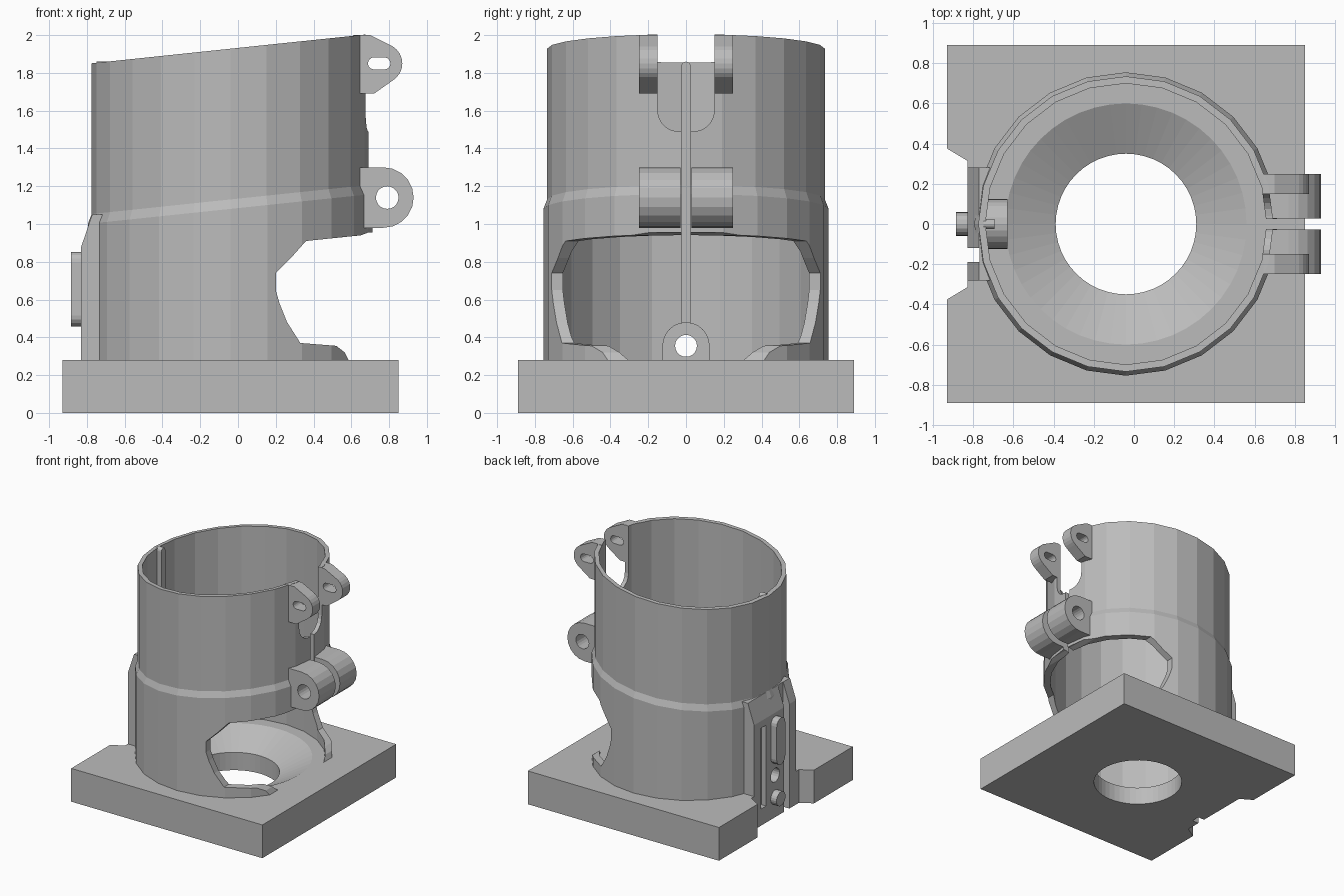
import bpy, bmesh, math

if "Cube" in bpy.data.objects:
    bpy.data.objects.remove(bpy.data.objects["Cube"])

CX = -0.04       # tube axis
SLOPE = 0.105    # tilt of rim and ledge

grey = bpy.data.materials.new("plain grey")
grey.diffuse_color = (0.5, 0.5, 0.5, 1)
grey.use_nodes = True
grey.node_tree.nodes["Principled BSDF"].inputs["Base Color"].default_value = grey.diffuse_color


def finish(name, bm):
    bmesh.ops.recalc_face_normals(bm, faces=bm.faces)
    me = bpy.data.meshes.new(name)
    bm.to_mesh(me)
    bm.free()
    ob = bpy.data.objects.new(name, me)
    bpy.context.collection.objects.link(ob)
    me.materials.append(grey)
    return ob


def prism(name, pts, axis, a, b):
    """Extrude a 2D outline along an axis from a to b."""
    put = {'x': lambda p, t: (t, p[0], p[1]),
           'y': lambda p, t: (p[0], t, p[1]),
           'z': lambda p, t: (p[0], p[1], t)}[axis]
    bm = bmesh.new()
    lo = [bm.verts.new(put(p, a)) for p in pts]
    hi = [bm.verts.new(put(p, b)) for p in pts]
    bm.faces.new(lo)
    bm.faces.new(hi)
    n = len(pts)
    for i in range(n):
        j = (i + 1) % n
        bm.faces.new((lo[i], lo[j], hi[j], hi[i]))
    return finish(name, bm)


def lathe(name, rings, sides):
    """Solid of stacked rings (radius, z, tilt) about the tube axis."""
    bm = bmesh.new()
    loops = []
    for r, z, tilt in rings:
        loop = []
        for i in range(sides):
            a = 2 * math.pi * i / sides
            x = r * math.cos(a)
            loop.append(bm.verts.new((CX + x, r * math.sin(a), z + tilt * x)))
        loops.append(loop)
    bm.faces.new(loops[0])
    bm.faces.new(loops[-1])
    for lo, hi in zip(loops, loops[1:]):
        for i in range(sides):
            j = (i + 1) % sides
            bm.faces.new((lo[i], lo[j], hi[j], hi[i]))
    return finish(name, bm)


def arc(cx, cy, r, a0, a1, n=8):
    return [(cx + r * math.cos(math.radians(a0 + (a1 - a0) * i / n)),
             cy + r * math.sin(math.radians(a0 + (a1 - a0) * i / n))) for i in range(n + 1)]


def circle(cx, cy, r, n=20):
    return arc(cx, cy, r, 0, 360 - 360 / n, n - 1)


def rect(x0, x1, y0, y1):
    return [(x0, y0), (x1, y0), (x1, y1), (x0, y1)]


cutters = []


def cutter(ob):
    ob.hide_render = True
    cutters.append(ob)
    return ob


def boolean(ob, tools, op='DIFFERENCE'):
    bpy.context.view_layer.objects.active = ob
    for t in tools:
        m = ob.modifiers.new("cut", 'BOOLEAN')
        m.operation, m.object, m.solver = op, t, 'EXACT'
        bpy.ops.object.modifier_apply(modifier=m.name)


# Shared cutters
bore = cutter(lathe("bore_cutter", [(0.70, 0.1, 0), (0.70, 2.4, 0)], 24))
funnel = cutter(lathe("funnel_cutter", [(0.35, -0.1, 0), (0.35, 0.15, 0),
                                        (0.60, 0.28, 0), (0.62, 0.2904, 0)], 48))
bolt_hole = cutter(prism("bolt_hole_cutter", circle(0, 0.355, 0.058), 'x', -1.2, -0.4))
closed_slot = cutter(prism("closed_slot_cutter", rect(0.12, 0.19, 0.14, 0.82), 'x', -1.0, -0.785))
open_slot = cutter(prism("open_slot_cutter", rect(-0.19, -0.12, -0.1, 1.2), 'x', -1.0, -0.77))

# Base plate with a notch on the left edge
plate = prism("base_plate", [(0.85, -0.89), (0.85, 0.89), (-0.93, 0.89), (-0.93, 0.375),
                             (-0.83, 0.315), (-0.83, -0.315), (-0.93, -0.375), (-0.93, -0.89)],
              'z', 0, 0.28)
boolean(plate, [funnel, closed_slot, open_slot])

# Tube with tilted ledge and rim, plus the mounting block on the left
tube = lathe("tube", [(0.755, 0.27, 0), (0.755, 1.08, SLOPE),
                      (0.735, 1.13, SLOPE), (0.735, 1.928, SLOPE)], 24)
block = cutter(prism("mounting_block", [(-0.83, 0.265), (-0.83, 0.88), (-0.772, 1.05),
                                        (-0.62, 1.05), (-0.62, 0.265)], 'y', -0.28, 0.28))
boolean(tube, [block], 'UNION')
window = cutter(prism("window_cutter", [
    (0.95, 0.955), (0.69, 0.955), (0.65, 0.94), (0.36, 0.91), (0.28, 0.82), (0.20, 0.74),
    (0.20, 0.65), (0.22, 0.58), (0.26, 0.48), (0.33, 0.37), (0.52, 0.355), (0.565, 0.32),
    (0.59, 0.27), (0.59, 0.2), (0.95, 0.2)], 'y', -1, 1))
wide_slot = cutter(prism("wide_slot_cutter",
                         arc(-0.04, 1.60, 0.11, 180, 270, 5) + arc(0.04, 1.60, 0.11, 270, 360, 5)
                         + [(0.15, 2.3), (-0.15, 2.3)], 'x', 0.3, 1.1))
slit = cutter(prism("slit_cutter", rect(-0.025, 0.025, 0.8, 1.7), 'x', 0.3, 1.1))
boolean(tube, [bore, window, wide_slot, slit, closed_slot, open_slot, bolt_hole])

# Inner arch boss with bolt hole, and the long rib above it
boss = prism("inner_boss", [(-0.125, 0.27), (0.125, 0.27)] + arc(0, 0.355, 0.125, 0, 180, 12),
             'x', -0.745, -0.63)
boolean(boss, [bolt_hole])
prism("inner_rib", [(-0.025, 0.46), (0.025, 0.46)] + arc(0, 1.835, 0.025, 0, 180, 6),
      'x', -0.75, -0.695)

# Outer pins on the mounting block
prism("long_pin", arc(0, 0.795, 0.057, 0, 180) + arc(0, 0.515, 0.057, 180, 360),
      'x', -0.885, -0.80)
prism("round_pin", circle(0, 0.17, 0.06), 'x', -0.885, -0.80)

# Clamp lugs: upper pair with oblong holes, lower pair with round holes
oblong = cutter(prism("oblong_cutter", arc(0.775, 1.85, 0.032, -90, 90) + arc(0.72, 1.85, 0.032, 90, 270),
                      'y', -1, 1))
round_hole = cutter(prism("round_hole_cutter", circle(0.79, 1.14, 0.06), 'y', -1, 1))
upper = [(0.58, 1.69), (0.72, 1.69)] + arc(0.765, 1.85, 0.105, -58, 58) + [(0.70, 2.0), (0.58, 2.0)]
lower = [(0.58, 0.98)] + arc(0.77, 1.14, 0.16, -90, 90, 10) + [(0.58, 1.30)]
for side, s in (("front", -1), ("back", 1)):
    lug = prism("upper_lug_" + side, upper, 'y', s * 0.15, s * 0.25)
    boolean(lug, [bore, oblong])
    lug = prism("lower_lug_" + side, lower, 'y', s * 0.028, s * 0.25)
    boolean(lug, [bore, round_hole])

# Remove helpers
for ob in cutters:
    bpy.data.objects.remove(ob, do_unlink=True)
